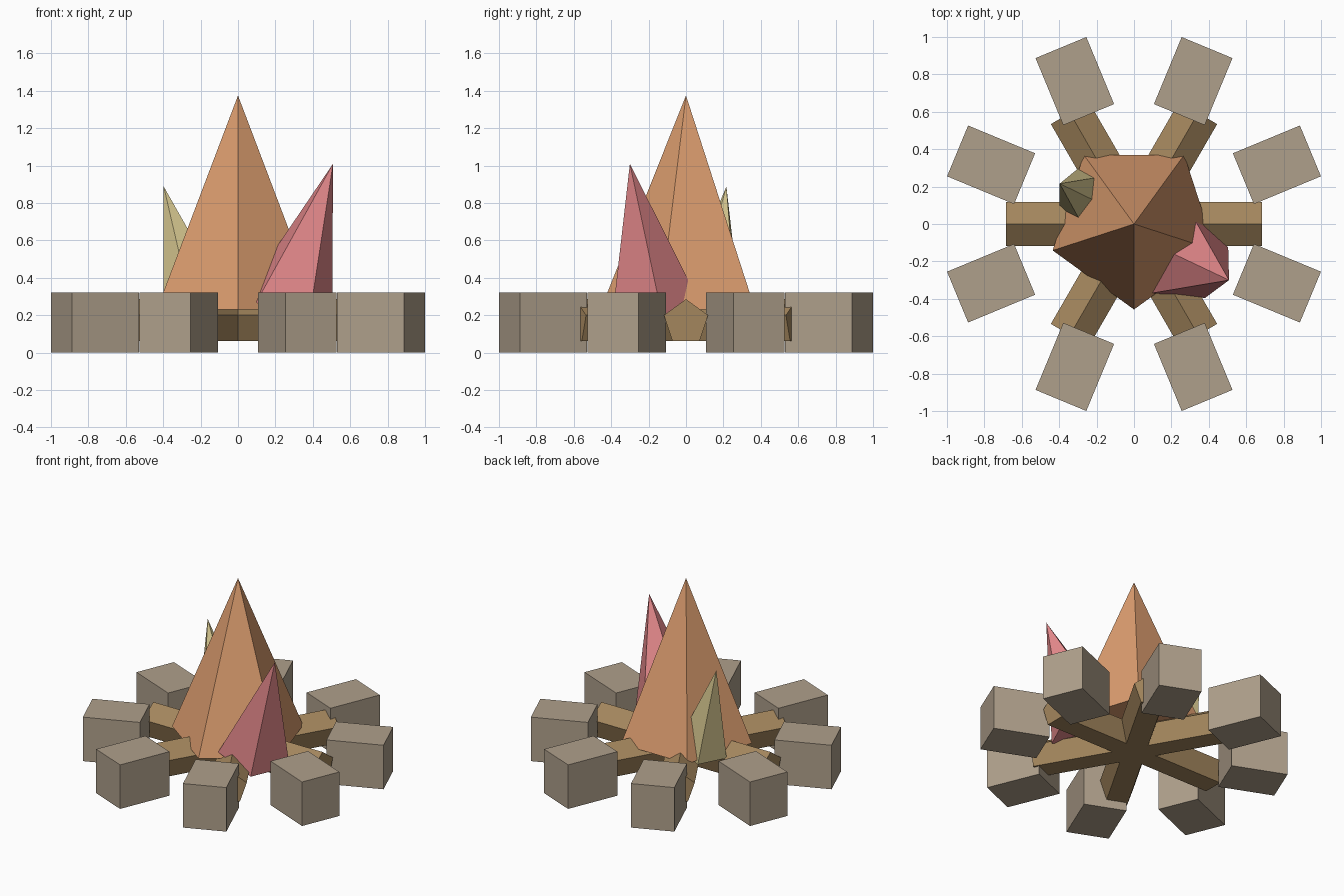
import bpy, bmesh, math
from mathutils import Vector, Matrix

if "Cube" in bpy.data.objects:
    bpy.data.objects.remove(bpy.data.objects["Cube"])


def material(name, rgb):
    m = bpy.data.materials.new(name)
    m.diffuse_color = (*rgb, 1)
    m.use_nodes = True
    m.node_tree.nodes["Principled BSDF"].inputs["Base Color"].default_value = m.diffuse_color
    return m


def finish(bm, name, mat):
    bmesh.ops.recalc_face_normals(bm, faces=bm.faces[:])
    me = bpy.data.meshes.new(name)
    bm.to_mesh(me)
    bm.free()
    me.materials.append(mat)
    ob = bpy.data.objects.new(name, me)
    bpy.context.collection.objects.link(ob)
    return ob


def ring(centre, axis, ref, radius, sides=5):
    """Regular polygon around centre, first corner towards ref."""
    n = Vector(axis).normalized()
    u = Vector(ref)
    u = (u - n * u.dot(n)).normalized() * radius
    return [Vector(centre) + Matrix.Rotation(2 * math.pi * i / sides, 3, n) @ u
            for i in range(sides)]


def flame(name, base, apex, first_corner, radius, mat):
    bm = bmesh.new()
    axis = Vector(apex) - Vector(base)
    vs = [bm.verts.new(p) for p in ring(base, axis, first_corner, radius)]
    tip = bm.verts.new(apex)
    bm.faces.new(vs)
    for i in range(5):
        bm.faces.new((vs[i], vs[(i + 1) % 5], tip))
    return finish(bm, name, mat)


def log(name, angle, mat):
    bm = bmesh.new()
    d = Vector((math.cos(angle), math.sin(angle), 0))
    ends = [[bm.verts.new(p) for p in
             ring(d * s + Vector((0, 0, 0.162)), d, (0, 0, 1), 0.124)]
            for s in (-0.685, 0.685)]
    a, b = ends
    bm.faces.new(a)
    bm.faces.new(b)
    for i in range(5):
        j = (i + 1) % 5
        bm.faces.new((a[i], a[j], b[j], b[i]))
    return finish(bm, name, mat)


stone_mat = material("stone", (0.43, 0.35, 0.26))
wood_mat = material("wood", (0.37, 0.24, 0.11))
orange = material("orange_flame", (0.72, 0.34, 0.16))
pink = material("pink_flame", (0.75, 0.24, 0.25))
yellow = material("yellow_flame", (0.68, 0.58, 0.28))

# Ring of eight block stones
for k in range(8):
    bm = bmesh.new()
    m = (Matrix.Rotation(math.radians(22.5 + 45 * k), 4, 'Z')
         @ Matrix.Translation((0.827, 0, 0.161))
         @ Matrix.Diagonal((0.388, 0.294, 0.322, 1)))
    bmesh.ops.create_cube(bm, size=1, matrix=m)
    finish(bm, f"stone_{k + 1}", stone_mat)

# Three crossed five-sided logs
for k in range(3):
    log(f"log_{k + 1}", math.radians(60 * k), wood_mat)

# Central flame and two leaning side flames
flame("main_flame", (0, 0, 0.23), (0, 0, 1.375), (0, -1, 0), 0.457, orange)
flame("right_flame", (0.265, -0.18, 0.245), (0.508, -0.3, 1.01),
      (0.115, -0.22, -0.08), 0.254, pink)
flame("left_flame", (-0.222, 0.133, 0.247), (-0.397, 0.216, 0.888),
      (-0.178, -0.033, -0.044), 0.185, yellow)
